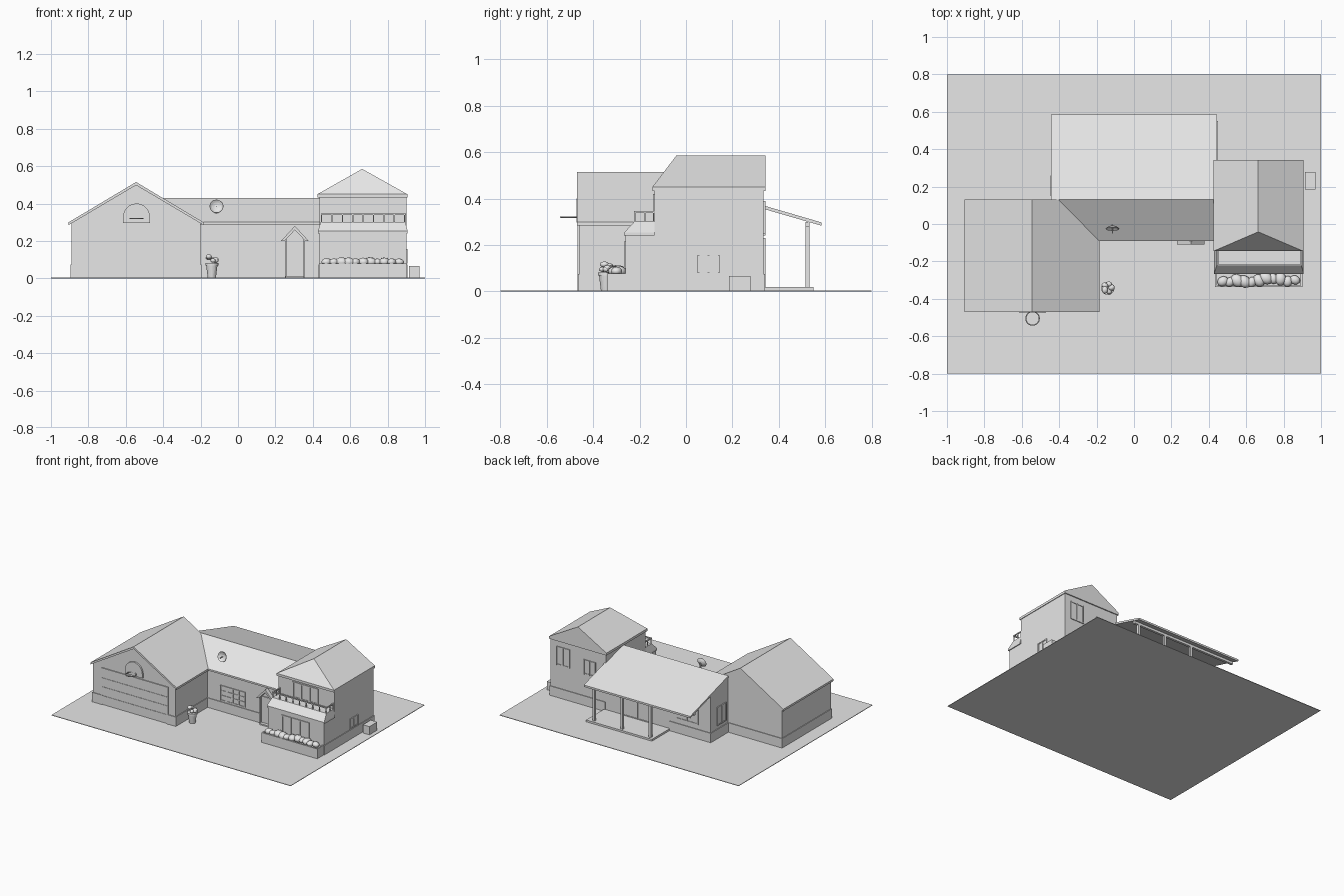
import bpy, bmesh, math, random
from mathutils import Matrix, Vector

random.seed(4)
if "Cube" in bpy.data.objects:
    bpy.data.objects.remove(bpy.data.objects["Cube"])

GREY = bpy.data.materials.new("light_grey")
GREY.use_nodes = True
GREY.diffuse_color = (0.8, 0.8, 0.8, 1)
GREY.node_tree.nodes["Principled BSDF"].inputs["Base Color"].default_value = (0.8, 0.8, 0.8, 1)


def finish(name, bm, smooth=False):
    bmesh.ops.recalc_face_normals(bm, faces=bm.faces[:])
    mesh = bpy.data.meshes.new(name)
    for f in bm.faces:
        f.smooth = smooth
    bm.to_mesh(mesh)
    bm.free()
    mesh.materials.append(GREY)
    ob = bpy.data.objects.new(name, mesh)
    bpy.context.scene.collection.objects.link(ob)
    return ob


def boxes(name, *items):
    """Each item is x0, x1, y0, y1, z0, z1."""
    bm = bmesh.new()
    for x0, x1, y0, y1, z0, z1 in items:
        m = Matrix.Translation(((x0 + x1) / 2, (y0 + y1) / 2, (z0 + z1) / 2))
        m = m @ Matrix.Diagonal((abs(x1 - x0), abs(y1 - y0), z1 - z0, 1))
        bmesh.ops.create_cube(bm, size=1, matrix=m)
    return finish(name, bm)


def prism(name, axis, a, b, profile):
    """Extrude a (side, z) profile along x or y."""
    bm = bmesh.new()
    place = (lambda s, z: (a, s, z)) if axis == "x" else (lambda s, z: (s, a, z))
    face = bm.faces.new([bm.verts.new(place(s, z)) for s, z in profile])
    new = bmesh.ops.extrude_face_region(bm, geom=[face])["geom"]
    step = Vector((b - a, 0, 0)) if axis == "x" else Vector((0, b - a, 0))
    bmesh.ops.translate(bm, vec=step, verts=[v for v in new if isinstance(v, bmesh.types.BMVert)])
    return finish(name, bm)


def hull(name, points):
    bm = bmesh.new()
    for p in points:
        bm.verts.new(p)
    bmesh.ops.convex_hull(bm, input=bm.verts[:])
    bmesh.ops.dissolve_limit(bm, angle_limit=0.01, verts=bm.verts[:], edges=bm.edges[:])
    return finish(name, bm)


def window(name, wall, pos, out, a, b, z0, z1, cols=2, rows=1, bar=0.008):
    """Pane, frame and glazing bars on a wall plane; out is +1 or -1."""
    def part(s0, s1, h0, h1, depth):
        lo, hi = sorted((pos, pos + out * depth))
        return (lo, hi, s0, s1, h0, h1) if wall == "x" else (s0, s1, lo, hi, h0, h1)
    items = [part(a, b, z0, z1, 0.002)]
    for i in range(cols + 1):
        s = a + (b - a - bar) * i / cols
        items.append(part(s, s + bar, z0, z1, 0.007))
    for i in range(rows + 1):
        h = z0 + (z1 - z0 - bar) * i / rows
        items.append(part(a, b, h, h + bar, 0.006))
    return boxes(name, *items)


def lumps(name, spots, size):
    bm = bmesh.new()
    for p in spots:
        s = size * random.uniform(0.8, 1.15)
        m = Matrix.Translation(p) @ Matrix.Rotation(random.uniform(0, 3), 4, "Z")
        m = m @ Matrix.Diagonal((s * 1.2, s, s * 0.8, 1))
        bmesh.ops.create_icosphere(bm, subdivisions=2, radius=1, matrix=m)
    return finish(name, bm, True)


# Ground
boxes("ground", (-1, 1, -0.8, 0.8, 0, 0.004))

# Garage wing
prism("garage_walls", "y", -0.46, 0.125,
      [(-0.89, 0), (-0.2, 0), (-0.2, 0.295), (-0.545, 0.5), (-0.89, 0.295)])
prism("garage_roof", "y", -0.47, 0.13,
      [(-0.905, 0.3), (-0.545, 0.515), (-0.185, 0.3), (-0.185, 0.285), (-0.545, 0.498), (-0.905, 0.285)])
boxes("garage_door", *[(-0.812, -0.268, -0.463, -0.45, 0.008 + i * 0.067, 0.072 + i * 0.067) for i in range(4)])
boxes("garage_door_frame", (-0.82, -0.812, -0.467, -0.45, 0, 0.283),
      (-0.268, -0.26, -0.467, -0.45, 0, 0.283), (-0.82, -0.26, -0.467, -0.45, 0.275, 0.283))

# Basketball backboard and hoop
prism("backboard", "y", -0.472, -0.46, [(-0.615, 0.297), (-0.47, 0.297)] +
      [(-0.5425 + 0.0725 * math.cos(math.pi * i / 16), 0.325 + 0.075 * math.sin(math.pi * i / 16)) for i in range(17)])
bpy.ops.mesh.primitive_torus_add(location=(-0.5425, -0.505, 0.32), major_radius=0.036, minor_radius=0.003,
                                 major_segments=32, minor_segments=8)
hoop = bpy.context.object
hoop.name = "hoop"
hoop.data.materials.append(GREY)
bpy.ops.object.shade_smooth_by_angle()

# Middle house
prism("house_walls", "x", -0.44, 0.45, [(-0.08, 0), (0.335, 0), (0.335, 0.35), (0.13, 0.412), (-0.08, 0.288)])
prism("front_roof", "x", -0.4, 0.44, [(0.13, 0.43), (-0.092, 0.3), (-0.092, 0.287), (0.13, 0.415)])
prism("back_roof", "x", -0.445, 0.445, [(0.13, 0.43), (0.585, 0.297), (0.585, 0.283), (0.13, 0.415)])
window("courtyard_window", "y", -0.08, -1, -0.09, 0.12, 0.085, 0.2, 4, 3, 0.006)
window("house_side_window", "x", -0.44, -1, 0.15, 0.26, 0.1, 0.24)
window("house_back_window", "y", 0.335, 1, -0.34, -0.15, 0.11, 0.23)
window("porch_door", "y", 0.335, 1, 0.05, 0.29, 0.015, 0.23, 2)

# Entrance with small gabled canopy
boxes("front_door", (0.255, 0.353, -0.086, -0.08, 0.01, 0.21), (0.33, 0.336, -0.094, -0.086, 0.09, 0.1))
boxes("door_posts", *[(x, x + 0.008, -0.1, -0.08, 0, 0.215) for x in (0.25, 0.35)])
boxes("door_step", (0.255, 0.353, -0.11, -0.08, 0, 0.013))
prism("door_canopy", "y", -0.11, -0.08, [(0.23, 0.2), (0.304, 0.28), (0.378, 0.2), (0.36, 0.2), (0.304, 0.258), (0.248, 0.2)])

# Back porch
boxes("porch_slab", (-0.1, 0.45, 0.33, 0.55, 0, 0.018))
boxes("porch_posts", *[(x - 0.009, x + 0.009, 0.515, 0.533, 0.015, 0.3) for x in (-0.07, 0.165, 0.4)])
boxes("porch_beam", (-0.44, 0.44, 0.515, 0.533, 0.28, 0.3))

# Two-storey wing
boxes("tower_lower_walls", (0.435, 0.9, -0.26, 0.335, 0, 0.25))
boxes("tower_upper_walls", (0.435, 0.9, -0.135, 0.335, 0.24, 0.435))
prism("tower_back_gable", "y", 0.31, 0.335, [(0.44, 0.43), (0.89, 0.43), (0.664, 0.57)])
hull("tower_roof", [(x, y, z) for x in (0.425, 0.905) for y in (-0.145, 0.343) for z in (0.432, 0.45)] +
     [(0.664, -0.042, 0.585), (0.664, 0.343, 0.585)])
hull("skirt_roof", [(x, y, 0.24) for x in (0.428, 0.907) for y in (-0.267, -0.135)] +
     [(x, y, 0.253) for x in (0.428, 0.907) for y in (-0.267, -0.135)] +
     [(x, y, 0.302) for x in (0.442, 0.895) for y in (-0.222, -0.135)])
window("balcony_door", "y", -0.135, -1, 0.555, 0.77, 0.3, 0.42, 3)
window("lower_front_window", "y", -0.26, -1, 0.55, 0.78, 0.075, 0.215, 3)
window("tower_side_window", "x", 0.9, 1, 0.05, 0.145, 0.08, 0.157)
window("tower_upper_back_window", "y", 0.335, 1, 0.735, 0.85, 0.25, 0.39)
window("tower_lower_back_window", "y", 0.335, 1, 0.52, 0.62, 0.24, 0.35)

# Balcony railing
rail = [(0.443, 0.897, -0.224, -0.216, 0.338, 0.346)]
for x in (0.443, 0.889):
    rail.append((x, x + 0.008, -0.222, -0.135, 0.338, 0.346))
    rail += [(x + 0.001, x + 0.007, y, y + 0.006, 0.3, 0.34) for y in (-0.18, -0.143)]
rail += [(0.444 + i * 0.0555, 0.45 + i * 0.0555, -0.223, -0.217, 0.3, 0.34) for i in range(9)]
boxes("balcony_railing", *rail)

# Wainscot band round the walls
T, H = 0.005, 0.075
boxes("wainscot",
      (-0.895, -0.82, -0.465, -0.45, 0, H), (-0.26, -0.195, -0.465, -0.45, 0, H),
      (-0.89 - T, -0.89, -0.465, 0.13, 0, H), (-0.2, -0.2 + T, -0.465, -0.08, 0, H),
      (-0.895, -0.44, 0.125, 0.125 + T, 0, H), (-0.44 - T, -0.44, 0.13, 0.34, 0, H),
      (-0.445, -0.1, 0.335, 0.335 + T, 0, H), (-0.2, 0.25, -0.08 - T, -0.08, 0, H),
      (0.358, 0.435, -0.08 - T, -0.08, 0, H), (0.435 - T, 0.435, -0.26, -0.08, 0, H),
      (0.9, 0.9 + T, -0.26, 0.34, 0, H), (0.44, 0.905, 0.335, 0.335 + T, 0, H))

# Planter with shrubs
boxes("planter", (0.433, 0.9, -0.338, -0.328, 0, 0.078), (0.433, 0.443, -0.328, -0.26, 0, 0.078),
      (0.89, 0.9, -0.328, -0.26, 0, 0.078), (0.443, 0.89, -0.328, -0.26, 0, 0.065))
lumps("planter_shrubs", [(0.475 + i * 0.0385, -0.3 + random.uniform(-0.012, 0.012), 0.087) for i in range(11)], 0.029)

# Flower pot
bm = bmesh.new()
bmesh.ops.create_cone(bm, segments=20, cap_ends=True, radius1=0.022, radius2=0.031, depth=0.075,
                      matrix=Matrix.Translation((-0.14, -0.345, 0.04)))
bmesh.ops.create_cone(bm, segments=20, cap_ends=True, radius1=0.035, radius2=0.035, depth=0.014,
                      matrix=Matrix.Translation((-0.14, -0.345, 0.075)))
finish("flower_pot", bm)
lumps("pot_flowers", [(-0.14 + 0.02 * math.cos(i * 1.26), -0.34 + 0.02 * math.sin(i * 1.26), 0.095 + 0.007 * (i % 4))
                      for i in range(6)], 0.015)

# Satellite dish on the front roof
tilt = Matrix.Translation((-0.115, -0.025, 0.385)) @ Matrix.Rotation(math.radians(75), 4, "X")
bm = bmesh.new()
rings = []
for r, h in ((0.012, -0.012), (0.024, -0.007), (0.036, 0.002), (0.037, 0.0), (0.024, -0.01), (0.012, -0.015)):
    rings.append([bm.verts.new(tilt @ Vector((r * math.cos(k * math.pi / 12), r * math.sin(k * math.pi / 12), h)))
                  for k in range(24)])
for lower, upper in zip(rings, rings[1:]):
    for k in range(24):
        bm.faces.new((lower[k], lower[k - 1], upper[k - 1], upper[k]))
bm.faces.new(rings[0])
bm.faces.new(rings[-1])
finish("satellite_dish", bm)
boxes("dish_mount", (-0.119, -0.111, -0.013, -0.003, 0.335, 0.388), (-0.117, -0.113, -0.05, -0.02, 0.381, 0.385))

# Air conditioning unit
boxes("air_conditioner", (0.915, 0.97, 0.185, 0.278, 0, 0.066))
